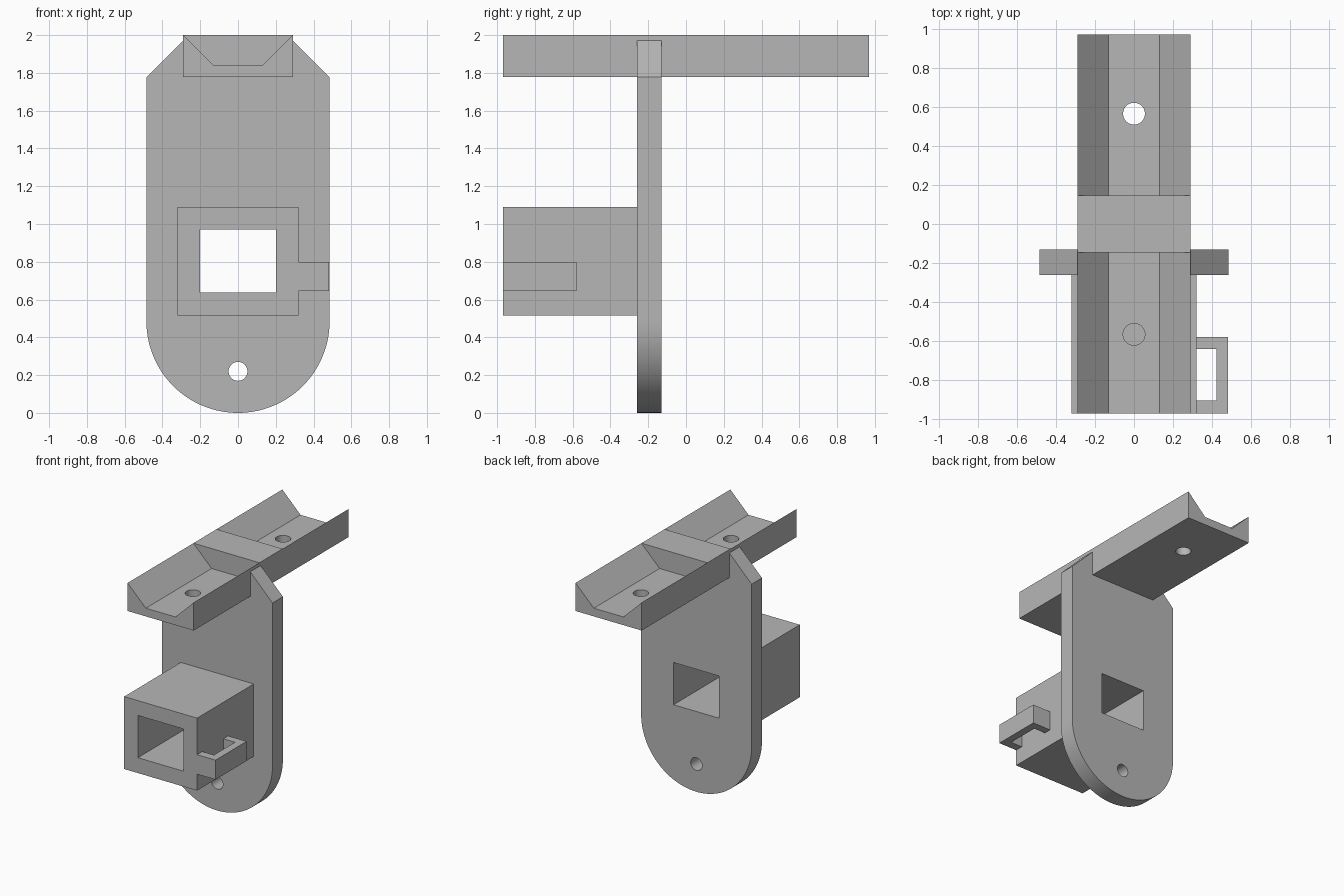
import bpy, bmesh, math
from mathutils import Vector

cube = bpy.data.objects.get("Cube")
if cube:
    bpy.data.objects.remove(cube, do_unlink=True)

grey = bpy.data.materials.new("light grey")
grey.use_nodes = True
colour = (0.47, 0.47, 0.47, 1)
grey.diffuse_color = colour
grey.node_tree.nodes["Principled BSDF"].inputs["Base Color"].default_value = colour


def prism(name, profile, axis, start, end):
    """Extrude a profile along y (points are x, z) or along z (points are x, y)."""
    bm = bmesh.new()
    place = (lambda u, v: (u, start, v)) if axis == "y" else (lambda u, v: (u, v, start))
    face = bm.faces.new([bm.verts.new(place(u, v)) for u, v in profile])
    new = bmesh.ops.extrude_face_region(bm, geom=[face])["geom"]
    step = Vector((0, end - start, 0)) if axis == "y" else Vector((0, 0, end - start))
    bmesh.ops.translate(bm, vec=step, verts=[g for g in new if isinstance(g, bmesh.types.BMVert)])
    bmesh.ops.recalc_face_normals(bm, faces=bm.faces)
    mesh = bpy.data.meshes.new(name)
    bm.to_mesh(mesh)
    bm.free()
    mesh.materials.append(grey)
    obj = bpy.data.objects.new(name, mesh)
    bpy.context.collection.objects.link(obj)
    return obj


def rect(x0, x1, v0, v1):
    return [(x0, v0), (x1, v0), (x1, v1), (x0, v1)]


def arc(cx, cy, r, a0, a1, n):
    angles = [math.radians(a0 + (a1 - a0) * i / n) for i in range(n + 1)]
    return [(cx + r * math.cos(a), cy + r * math.sin(a)) for a in angles]


def circle(cx, cy, r):
    return arc(cx, cy, r, 0, 360, 40)[:-1]


def select(obj):
    bpy.ops.object.select_all(action="DESELECT")
    obj.select_set(True)
    bpy.context.view_layer.objects.active = obj


def cut(obj, cutter):
    cutter.hide_render = True
    mod = obj.modifiers.new("cut", "BOOLEAN")
    mod.operation = "DIFFERENCE"
    mod.solver = "EXACT"
    mod.object = cutter
    select(obj)
    bpy.ops.object.modifier_apply(modifier=mod.name)
    bpy.data.objects.remove(cutter, do_unlink=True)


FRONT, BACK = -0.97, 0.97
PLATE_FRONT, PLATE_BACK = -0.26, -0.13
HALF, RAIL, RAIL_BASE = 0.485, 0.29, 1.777
window = rect(-0.2, 0.2, 0.637, 0.972)

# Upright plate: round foot, chamfered shoulders either side of the rail
outline = arc(0, HALF, HALF, 180, 360, 64)
outline += [(HALF, RAIL_BASE), (RAIL, 1.972), (RAIL, RAIL_BASE)]
outline += [(-RAIL, RAIL_BASE), (-RAIL, 1.972), (-HALF, RAIL_BASE)]
plate = prism("upright_plate", outline, "y", PLATE_FRONT, PLATE_BACK)
cut(plate, prism("window_cutter", window, "y", -0.5, 0.1))
cut(plate, prism("bolt_cutter", circle(0, 0.22, 0.05), "y", -0.5, 0.1))

# Square sleeve in front of the plate
sleeve = prism("square_sleeve", rect(-0.32, 0.32, 0.515, 1.09), "y", FRONT, PLATE_FRONT)
cut(sleeve, prism("sleeve_cutter", window, "y", -1.2, 0))

# Loop on the left side of the sleeve
loop = [(0.32, FRONT), (0.482, FRONT), (0.482, -0.58), (0.32, -0.58),
        (0.32, -0.64), (0.422, -0.64), (0.422, -0.905), (0.32, -0.905)]
side_loop = prism("side_loop", loop, "z", 0.645, 0.8)

# Top rail: two open channels joined by a solid bridge
channel = [(-RAIL, RAIL_BASE), (RAIL, RAIL_BASE), (RAIL, 2),
           (0.13, 1.842), (-0.13, 1.842), (-RAIL, 2)]
parts = [plate, sleeve, side_loop]
for name, start, end, hole_y in (("front_channel", FRONT, -0.145, -0.565),
                                 ("back_channel", 0.145, BACK, 0.565)):
    part = prism(name, channel, "y", start, end)
    cut(part, prism("hole_cutter", circle(0, hole_y, 0.056), "z", 1.6, 2.1))
    parts.append(part)
parts.append(prism("rail_bridge", rect(-RAIL, RAIL, RAIL_BASE, 2), "y", -0.145, 0.145))

for part in parts:
    select(part)
    bpy.ops.object.shade_smooth_by_angle(angle=math.radians(30))
